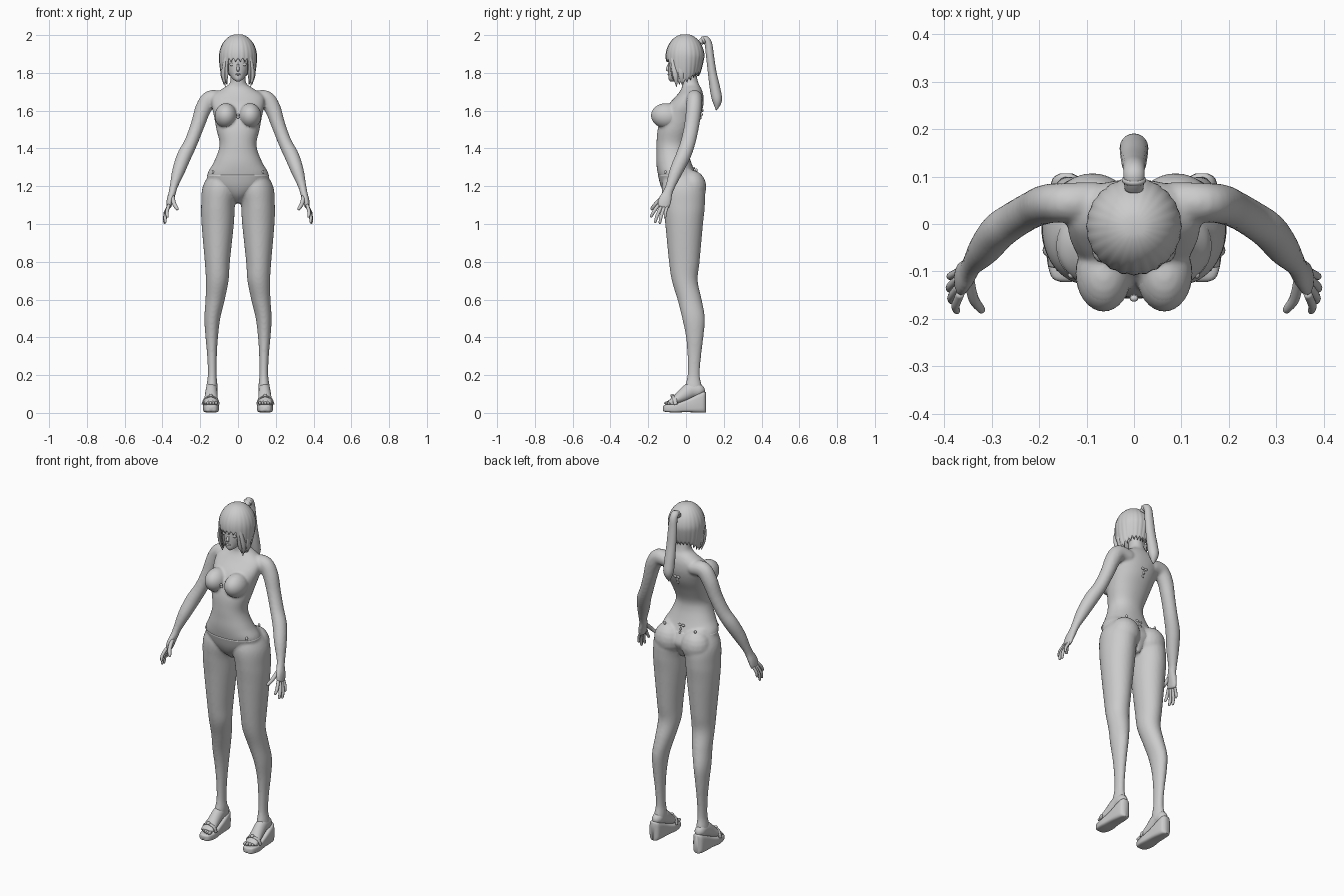
import bpy, bmesh, math
from mathutils import Vector, Matrix


def spline(pts, k=5):
    """Catmull-Rom through tuples of any length"""
    out = []
    for i in range(len(pts) - 1):
        p = [pts[max(0, min(len(pts) - 1, i + j))] for j in (-1, 0, 1, 2)]
        for s in range(k):
            t = s / k
            out.append(tuple(0.5 * (2 * b + (c - a) * t + (2 * a - 5 * b + 4 * c - d) * t * t
                             + (3 * b - a - 3 * c + d) * t ** 3) for a, b, c, d in zip(*p)))
    return out + [tuple(pts[-1])]


def loft(bm, rings, n=24, p=1.0):
    """rings = (centre, U, V); p < 1 gives squarer sections"""
    def pw(v):
        return math.copysign(abs(v) ** p, v)
    loops = []
    for c, u, v in rings:
        loops.append([bm.verts.new(c + u * pw(math.cos(2 * math.pi * i / n))
                                   + v * pw(math.sin(2 * math.pi * i / n))) for i in range(n)])
    for a, b in zip(loops, loops[1:]):
        for i in range(n):
            bm.faces.new((a[i], a[(i + 1) % n], b[(i + 1) % n], b[i]))
    bm.faces.new(loops[0])
    bm.faces.new(loops[-1])


def column(bm, rows, n=32, p=1.0, grow=0.0):
    """horizontal sections: z, x0, x1, y0, y1"""
    loft(bm, [(Vector(((a + b) / 2, (c + d) / 2, z)), Vector(((b - a) / 2 + grow, 0, 0)),
               Vector((0, (d - c) / 2 + grow, 0))) for z, a, b, c, d in spline(rows)], n, p)


def tube(bm, pts, ref=(0, 1, 0), n=16, k=5):
    """path points: x, y, z, radius across ref, radius along ref"""
    q = spline(pts, k)
    rings = []
    for i, s in enumerate(q):
        t = (Vector(q[min(i + 1, len(q) - 1)][:3]) - Vector(q[max(i - 1, 0)][:3])).normalized()
        u = Vector(ref).cross(t).normalized()
        rings.append((Vector(s[:3]), u * max(s[3], .001), t.cross(u) * max(s[4], .001)))
    loft(bm, rings, n)


def ball(bm, c, r, tilt=0, seg=20):
    bmesh.ops.create_uvsphere(bm, u_segments=seg, v_segments=seg // 2, radius=1, matrix=Matrix.Translation(c)
                              @ Matrix.Rotation(tilt, 4, 'X') @ Matrix.Diagonal((*r, 1)))


def both(bm):
    """add the mirrored copy across x"""
    d = bmesh.ops.duplicate(bm, geom=bm.verts[:] + bm.edges[:] + bm.faces[:])
    for v in d['geom']:
        if isinstance(v, bmesh.types.BMVert):
            v.co.x *= -1


def finish(name, bm):
    bmesh.ops.recalc_face_normals(bm, faces=bm.faces[:])
    me = bpy.data.meshes.new(name)
    bm.to_mesh(me)
    bm.free()
    for f in me.polygons:
        f.use_smooth = True
    ob = bpy.data.objects.new(name, me)
    bpy.context.collection.objects.link(ob)
    return ob


# Body: legs, arms, bust and hips mirrored, then torso, all fused
bm = bmesh.new()
column(bm, [(1.29, .06, .135, -.10, .03), (1.20, .004, .186, -.128, .095), (1.10, .016, .195, -.122, .10),
            (1.0, .022, .193, -.11, .09), (.8, .043, .176, -.09, .072), (.7, .05, .17, -.075, .062),
            (.6, .07, .172, -.045, .083), (.5, .094, .178, -.02, .10), (.4, .106, .172, .0, .092),
            (.3, .112, .163, .008, .08), (.2, .113, .16, .008, .073), (.14, .108, .168, -.005, .085),
            (.10, .11, .17, .0, .09)])
tube(bm, [(.08, .045, 1.66, .04, .045), (.145, .045, 1.662, .046, .042), (.184, .042, 1.61, .043, .042),
          (.215, .03, 1.52, .037, .04), (.25, .01, 1.43, .036, .04), (.285, -.015, 1.36, .039, .04),
          (.315, -.052, 1.28, .034, .036), (.34, -.083, 1.2, .022, .026), (.348, -.097, 1.165, .02, .027),
          (.36, -.112, 1.125, .018, .036), (.368, -.122, 1.085, .013, .034)])
ball(bm, (.064, -.103, 1.573), (.059, .081, .067), -.15)
ball(bm, (.088, .03, 1.195), (.085, .078, .09))
both(bm)
torso = [(1.11, -.02, .02, -.06, .04), (1.15, -.07, .07, -.105, .06), (1.20, -.145, .145, -.132, .08),
         (1.26, -.163, .163, -.148, .055), (1.32, -.132, .132, -.157, .03), (1.38, -.106, .106, -.157, .012),
         (1.43, -.098, .098, -.156, .012), (1.50, -.114, .114, -.15, .04), (1.57, -.127, .127, -.128, .075),
         (1.63, -.14, .14, -.095, .092), (1.68, -.135, .135, -.05, .092), (1.715, -.085, .085, -.025, .082),
         (1.745, -.044, .044, -.02, .066), (1.80, -.04, .04, -.025, .055), (1.85, -.04, .04, -.025, .055)]
column(bm, torso, 40, .92)
body = finish("body", bm)
m = body.modifiers.new("fuse", 'REMESH')
m.mode, m.voxel_size, m.use_smooth_shade = 'VOXEL', .007, True
m = body.modifiers.new("soften", 'SMOOTH')
m.factor, m.iterations = .5, 6

# Swimsuit
bm = bmesh.new()
ball(bm, (.064, -.104, 1.571), (.059, .081, .066), -.15, 32)
both(bm)
finish("swimsuit_top", bm)
bm = bmesh.new()
column(bm, torso[:4], 40, .92, .001)
finish("swimsuit_bottom", bm)
bm = bmesh.new()
for z, y in ((1.577, -.157), (1.565, -.155)):
    ball(bm, (0, y, z), (.009, .007, .007))
for s in (-1, 1):
    for c in ((.126, -.092, 1.295), (.132, -.108, 1.275), (.10, .055, 1.285)):
        ball(bm, (s * c[0], c[1], c[2]), (.007, .007, .009))
    for z, y in ((1.6, .088), (1.295, .042)):
        ball(bm, (s * .011, y, z), (.011, .005, .007))
for z, y in ((1.58, .083), (1.562, .076), (1.275, .05), (1.255, .055)):
    ball(bm, (0, y, z), (.006, .006, .01))
finish("swimsuit_beads", bm)

# Fingers and thumb
bm = bmesh.new()
for a, b, r in (((.366, -.146, 1.10), (.374, -.187, 1.035), .009), ((.369, -.132, 1.09), (.386, -.165, 1.005), .009),
                ((.370, -.115, 1.09), (.39, -.14, 1.0), .009), ((.368, -.099, 1.095), (.39, -.112, 1.03), .008),
                ((.348, -.115, 1.15), (.32, -.186, 1.075), .011)):
    a, b = Vector(a), Vector(b)
    c = a.lerp(b, .55) + Vector((.006, -.003, 0))
    tube(bm, [(*a, r, r), (*c, r, r), (*a.lerp(b, .93), r * .75, r * .75), (*b, .001, .001)], n=10, k=4)
both(bm)
finish("fingers", bm)

# Feet with toes
bm = bmesh.new()
tube(bm, [(.14, .094, .105, .01, .012), (.14, .075, .115, .033, .028), (.14, .03, .12, .042, .031),
          (.142, -.02, .09, .034, .034), (.144, -.06, .065, .022, .038), (.145, -.09, .053, .013, .036)], (1, 0, 0))
for i in range(5):
    ball(bm, (.116 + .0145 * i, -.097 + .0035 * i * i * .5, .052), (.0078, .019, .010), seg=12)
both(bm)
finish("feet", bm)

# Wedge sandals
bm = bmesh.new()
wedge = [(-.122, .012, .012, .035), (-.11, .032, .006, .043), (-.06, .042, .002, .048), (0, .038, .004, .068),
         (.06, .035, .002, .098), (.095, .029, .002, .112), (.107, .012, .004, .108)]
loft(bm, [(Vector((.143, y, (a + b) / 2)), Vector((w, 0, 0)), Vector((0, 0, (b - a) / 2)))
          for y, w, a, b in spline(wedge, 4)], 28, .45)
both(bm)
finish("sandal_soles", bm)
bm = bmesh.new()
tube(bm, [(.102, -.06, .045, .006, .01), (.112, -.064, .074, .005, .012), (.144, -.068, .088, .005, .012),
          (.176, -.06, .074, .005, .012), (.187, -.055, .045, .006, .01)], (0, 1, 0), 10)
ball(bm, (.144, -.072, .092), (.011, .011, .008))
both(bm)
finish("sandal_straps", bm)

# Head with nose, lips and eyes
bm = bmesh.new()
column(bm, [(z, -x, x, a, b) for z, x, a, b in (
    (1.754, .008, -.082, -.06), (1.768, .028, -.092, -.02), (1.80, .051, -.094, .04), (1.84, .066, -.094, .068),
    (1.89, .077, -.09, .082), (1.94, .07, -.078, .078), (1.975, .035, -.04, .04))], 32)
tube(bm, [(0, -.088, 1.858, .004, .004), (0, -.094, 1.835, .006, .006), (0, -.098, 1.82, .009, .009),
          (0, -.09, 1.811, .006, .006)], (1, 0, 0), 10)
ball(bm, (0, -.092, 1.792), (.014, .006, .005))
for s in (-1, 1):
    ball(bm, (s * .03, -.081, 1.845), (.015, .006, .009))
finish("head", bm)

# Bobbed hair: sheet from crown to jagged tips, open over the face
bm = bmesh.new()
N, R = 96, 18
grid = []
for i in range(N):
    a = 2 * math.pi * i / N
    w = math.degrees(min(a, 2 * math.pi - a))      # 0 = front
    f = min(1, max(0, (w - 30) / 14))
    g = min(1, max(0, (w - 85) / 50))
    tip = 1.868 + (1.75 - 1.868) * f + .045 * g
    tip += .022 * abs(((w / 15) % 1) * 2 - 1) - .011
    col = []
    for j in range(1, R + 1):
        t = j / R
        drop = (2.0 - tip) * t ** 1.5
        h = max(0, 1 - drop / .115)
        r = math.sqrt(max(0, 1 - h * h))
        low = max(0, drop - .11) / .14
        r *= 1 - .20 * low * low - (.22 * g * low)
        r *= 1 + .018 * t * math.cos(math.radians(w * 24))
        col.append(bm.verts.new((.094 * r * math.sin(a), -.005 - .096 * r * math.cos(a), 2.0 - drop)))
    grid.append(col)
for i in range(N):
    p, q = grid[i], grid[(i + 1) % N]
    for j in range(R - 1):
        bm.faces.new((p[j], q[j], q[j + 1], p[j + 1]))
bm.faces.new([c[0] for c in grid])
hair = finish("hair_bob", bm)
m = hair.modifiers.new("thickness", 'SOLIDIFY')
m.thickness, m.offset = .006, -1

# Side locks framing the face
bm = bmesh.new()
tube(bm, [(.06, -.07, 1.90, .008, .012), (.072, -.066, 1.84, .011, .014), (.077, -.055, 1.78, .01, .014),
          (.066, -.05, 1.725, .001, .001)])
tube(bm, [(.08, -.03, 1.86, .01, .016), (.083, -.025, 1.79, .01, .016), (.07, -.02, 1.735, .001, .001)])
both(bm)
finish("hair_side_locks", bm)

# Ponytail and tie
bm = bmesh.new()
tube(bm, [(0, .075, 1.96, .016, .02), (0, .10, 1.978, .018, .022), (0, .118, 1.955, .02, .023),
          (0, .127, 1.89, .021, .026), (0, .139, 1.8, .023, .028), (0, .155, 1.71, .028, .03),
          (0, .165, 1.65, .025, .027), (0, .16, 1.60, .001, .003)], (1, 0, 0), 20)
finish("ponytail", bm)
bm = bmesh.new()
ball(bm, (0, .093, 1.973), (.026, .012, .022), .4)
finish("hair_tie", bm)
